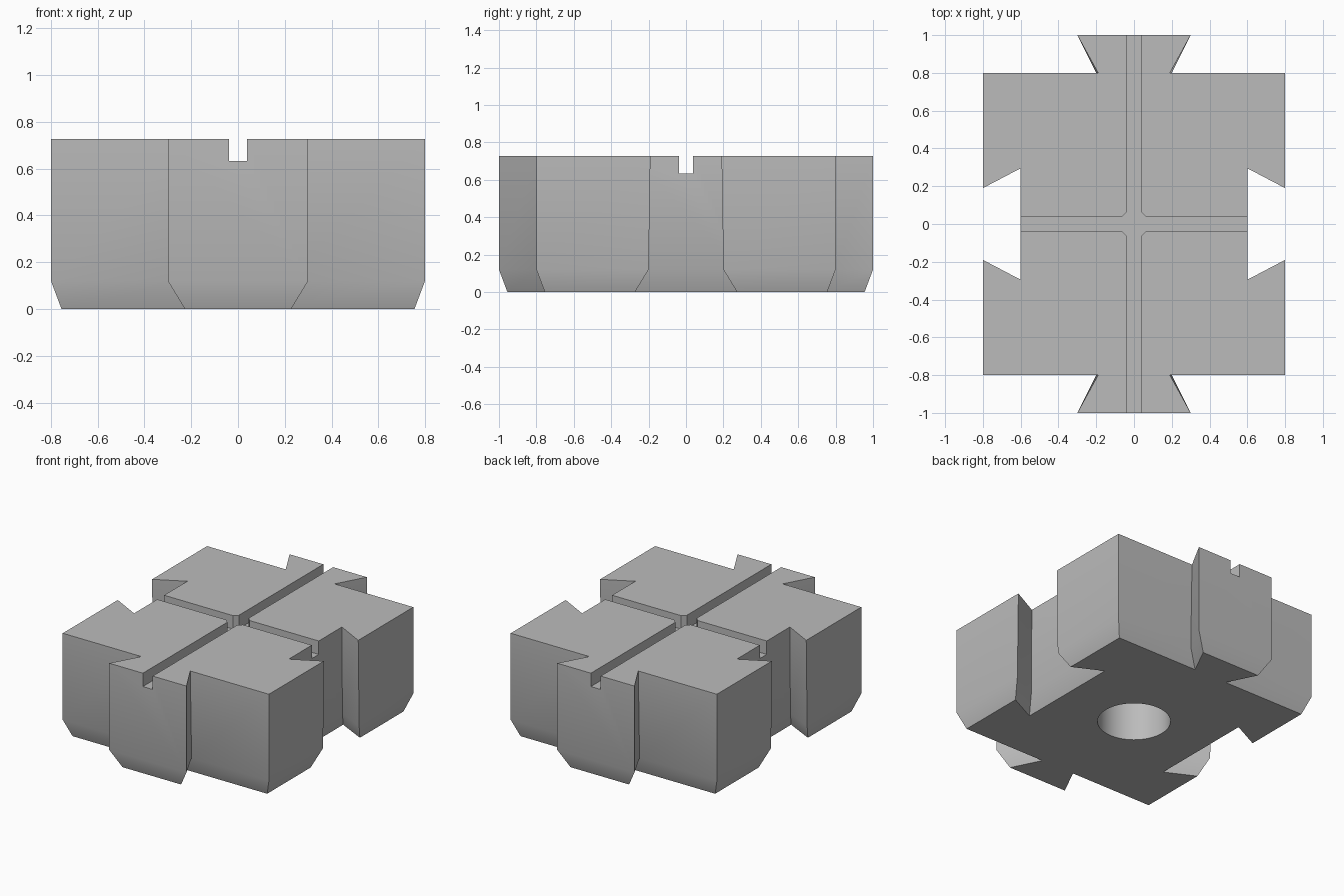
import bpy
import bmesh
import math

cube = bpy.data.objects.get("Cube")
if cube:
    bpy.data.objects.remove(cube, do_unlink=True)

HEIGHT, CHAMFER_Z, SLOT_Z = 0.727, 0.12, 0.633
SLOT, SLOT_CORNER = 0.038, 0.064
HOLE_RADIUS, HOLE_DEPTH = 0.232, 0.4

grey = bpy.data.materials.new("plain grey")
grey.use_nodes = True
colour = (0.5, 0.5, 0.5, 1)
grey.diffuse_color = colour
grey.node_tree.nodes["Principled BSDF"].inputs["Base Color"].default_value = colour


def mirror_quarter(points):
    """Complete an outline from its +x +y quarter, counter-clockwise."""
    back = points[::-1]
    return (points + [(-x, y) for x, y in back]
            + [(-x, -y) for x, y in points] + [(x, -y) for x, y in back])


def loft(name, rings):
    """Join outlines of equal length, given as (z, points), into a solid."""
    bm = bmesh.new()
    loops = [[bm.verts.new((x, y, z)) for x, y in pts] for z, pts in rings]
    for low, high in zip(loops, loops[1:]):
        for i in range(len(low)):
            j = (i + 1) % len(low)
            bm.faces.new((low[i], low[j], high[j], high[i]))
    bm.faces.new(loops[0][::-1])
    bm.faces.new(loops[-1])
    bmesh.ops.recalc_face_normals(bm, faces=bm.faces)
    mesh = bpy.data.meshes.new(name)
    bm.to_mesh(mesh)
    bm.free()
    mesh.materials.append(grey)
    obj = bpy.data.objects.new(name, mesh)
    bpy.context.collection.objects.link(obj)
    return obj


def block_outline(neck=0.2, socket=0.3, inset=0.0):
    """Square block with dovetail tabs in y and dovetail sockets in x."""
    slide = inset * 1.62
    return mirror_quarter([
        (0.6 - inset, socket + slide), (0.8 - inset, neck + slide),
        (0.8 - inset, 0.8 - inset),
        (neck - slide, 0.8 - inset), (0.3 - slide, 1 - inset)])


# Interlocking block, with its foot drawn in
block = loft("dovetail_block", [
    (0, block_outline(inset=0.045)),
    (CHAMFER_Z, block_outline()),
    (HEIGHT, block_outline(neck=0.19, socket=0.295))])

# Crossed slots in the top, with clipped corners where they meet
cross = mirror_quarter([(1.2, SLOT), (SLOT_CORNER, SLOT),
                        (SLOT, SLOT_CORNER), (SLOT, 1.2)])
slots = loft("slot_cutter", [(SLOT_Z, cross), (1, cross)])

# Round blind hole in the underside
circle = [(HOLE_RADIUS * math.cos(a), HOLE_RADIUS * math.sin(a))
          for a in (math.tau * i / 64 for i in range(64))]
hole = loft("hole_cutter", [(-0.2, circle), (HOLE_DEPTH, circle)])

bpy.ops.object.select_all(action='DESELECT')
block.select_set(True)
bpy.context.view_layer.objects.active = block
for cutter in (slots, hole):
    cutter.hide_render = True
    cut = block.modifiers.new(cutter.name, 'BOOLEAN')
    cut.operation = 'DIFFERENCE'
    cut.solver = 'EXACT'
    cut.object = cutter
    bpy.ops.object.modifier_apply(modifier=cut.name)
    bpy.data.objects.remove(cutter, do_unlink=True)

bpy.ops.object.shade_smooth_by_angle(angle=math.radians(30))
